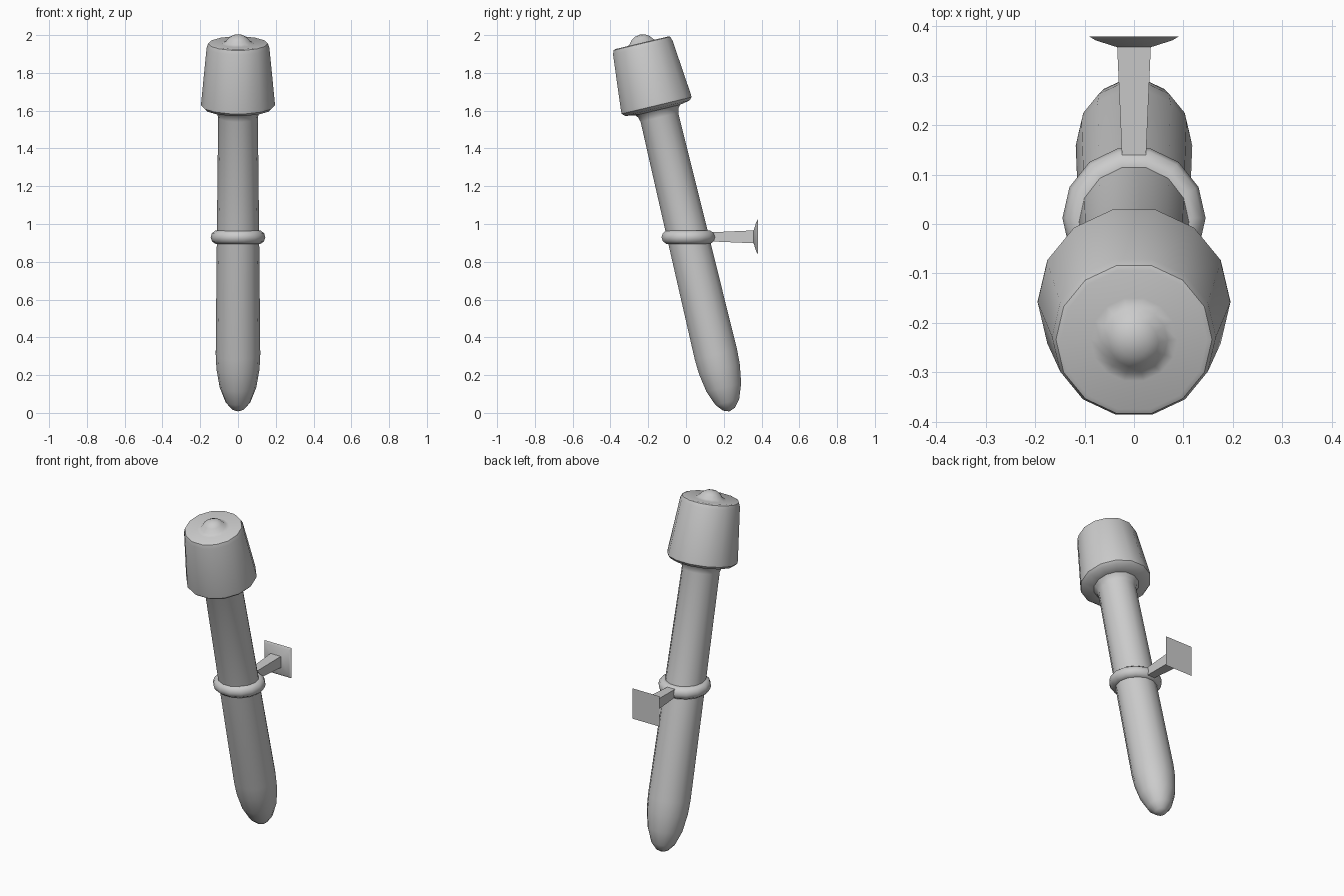
import bpy, bmesh, math
from mathutils import Matrix

if "Cube" in bpy.data.objects:
    bpy.data.objects.remove(bpy.data.objects["Cube"])

SIDES = 14
TILT = math.radians(13.4)
# tilted torch axis, passing through the ring centre
AXIS = Matrix.Translation((0, 0.01, 0.932)) @ Matrix.Rotation(TILT, 4, 'X')


def loft(name, profile, sides, phase=0.0, matrix=Matrix(), angle=40, closed=False):
    """Sweep (radius, height) points around z; closed joins last to first."""
    bm = bmesh.new()
    rings = []
    for r, h in profile:
        if r == 0:
            rings.append([bm.verts.new((0, 0, h))] * sides)
        else:
            rings.append([bm.verts.new((r * math.cos(phase + math.tau * i / sides),
                                        r * math.sin(phase + math.tau * i / sides), h))
                          for i in range(sides)])
    pairs = list(zip(rings, rings[1:]))
    if closed:
        pairs.append((rings[-1], rings[0]))
    for a, b in pairs:
        for i in range(sides):
            j = (i + 1) % sides
            bm.faces.new(list(dict.fromkeys((a[i], a[j], b[j], b[i]))))
    if not closed:
        for ring in (rings[0], rings[-1]):
            if ring[0] is not ring[1]:
                bm.faces.new(ring)
    bm.transform(matrix)
    bmesh.ops.recalc_face_normals(bm, faces=bm.faces)
    mesh = bpy.data.meshes.new(name)
    bm.to_mesh(mesh)
    bm.free()
    ob = bpy.data.objects.new(name, mesh)
    bpy.context.collection.objects.link(ob)
    bpy.ops.object.select_all(action='DESELECT')
    ob.select_set(True)
    bpy.context.view_layer.objects.active = ob
    bpy.ops.object.shade_smooth_by_angle(angle=math.radians(angle))
    return ob


# shaft with rounded lower end, flaring slightly under the head
loft("torch_shaft", [(0, -0.95), (0.033, -0.938), (0.066, -0.90), (0.097, -0.82),
                     (0.114, -0.72), (0.118, -0.64), (0.112, 0.0), (0.105, 0.65),
                     (0.112, 0.675), (0.125, 0.69), (0.125, 0.72)], SIDES, matrix=AXIS)

# tapered head with a shallow dished top and central dome
loft("torch_head", [(0.10, 0.69), (0.125, 0.69), (0.18, 0.70), (0.195, 0.715), (0.195, 0.73),
                    (0.166, 1.03), (0.158, 1.052), (0.148, 1.056), (0.088, 1.052),
                    (0.068, 1.06), (0.05, 1.082), (0.028, 1.095), (0, 1.10)],
     SIDES, matrix=AXIS)

# level holding ring
ring = [(0.108 + 0.037 * math.cos(math.tau * k / 10),
         0.037 * math.sin(math.tau * k / 10)) for k in range(10)]
loft("holding_ring", ring, SIDES, matrix=Matrix.Translation((0, 0.012, 0.93)),
     angle=50, closed=True)

# square arm flaring into the wall plate, lofted along +y
wall = [(0.024, 0.13), (0.034, 0.358), (0.078, 0.372), (0.091, 0.38)]
loft("wall_bracket", [(h * math.sqrt(2), y) for h, y in wall], 4, math.pi / 4,
     Matrix.Translation((0, 0, 0.932)) @ Matrix.Rotation(-math.pi / 2, 4, 'X'), angle=30)
